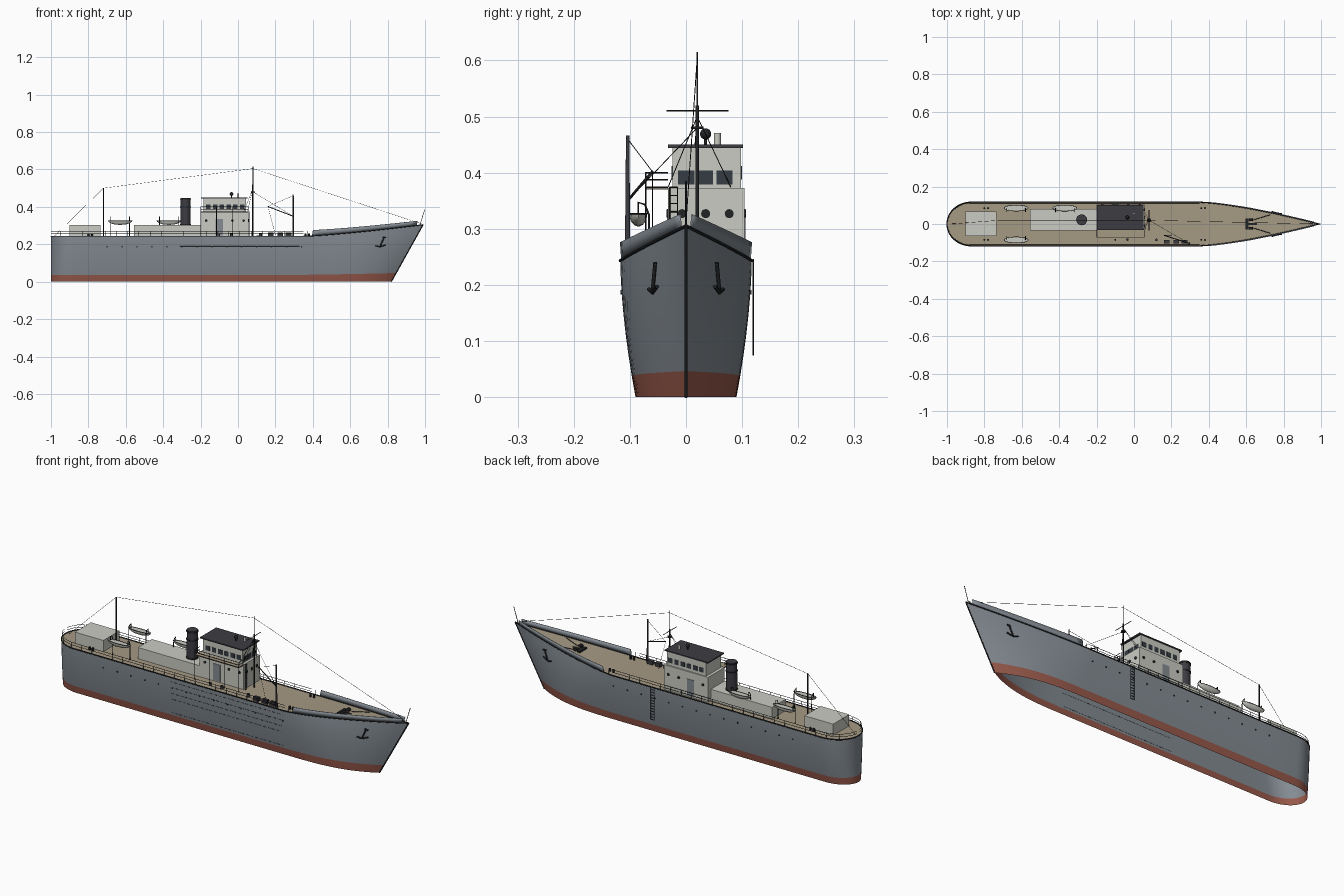
import bpy, bmesh, math
from mathutils import Vector, Matrix

old = bpy.data.objects.get("Cube")
if old:
    bpy.data.objects.remove(old, do_unlink=True)


def material(name, r, g, b):
    m = bpy.data.materials.new(name)
    m.use_nodes = True
    m.diffuse_color = (r, g, b, 1)
    m.node_tree.nodes["Principled BSDF"].inputs["Base Color"].default_value = (r, g, b, 1)
    return m


GREY = material("hull grey", .23, .26, .29)
RED = material("bottom red", .31, .10, .07)
TAN = material("deck tan", .38, .32, .23)
WHITE = material("house off white", .60, .60, .55)
DARK = material("roof charcoal", .045, .045, .055)
BLACK = material("fittings black", .015, .016, .018)
GLASS = material("window glass", .035, .045, .055)


def finish(name, bm, *mats, smooth=False):
    me = bpy.data.meshes.new(name)
    bm.to_mesh(me)
    bm.free()
    ob = bpy.data.objects.new(name, me)
    bpy.context.collection.objects.link(ob)
    for m in mats:
        me.materials.append(m)
    if smooth:
        bpy.ops.object.select_all(action='DESELECT')
        ob.select_set(True)
        bpy.context.view_layer.objects.active = ob
        bpy.ops.object.shade_smooth_by_angle(angle=math.radians(35))
    return ob


def boxes(name, mat, *bounds):
    bm = bmesh.new()
    for x0, x1, y0, y1, z0, z1 in bounds:
        m = Matrix.Translation(((x0 + x1) / 2, (y0 + y1) / 2, (z0 + z1) / 2))
        bmesh.ops.create_cube(bm, size=1, matrix=m @ Matrix.Diagonal((x1 - x0, y1 - y0, z1 - z0, 1)))
    return finish(name, bm, mat)


def cylinders(name, mat, places, r, h, axis='Z', r2=None):
    turn = {'Z': Matrix(), 'X': Matrix.Rotation(math.pi / 2, 4, 'Y'), 'Y': Matrix.Rotation(math.pi / 2, 4, 'X')}[axis]
    bm = bmesh.new()
    for p in places:
        bmesh.ops.create_cone(bm, cap_ends=True, segments=20, radius1=r, radius2=r if r2 is None else r2,
                              depth=h, matrix=Matrix.Translation(p) @ turn)
    return finish(name, bm, mat, smooth=True)


def tubes(name, mat, r, *paths):
    cu = bpy.data.curves.new(name, 'CURVE')
    cu.dimensions = '3D'
    cu.bevel_depth, cu.bevel_resolution, cu.use_fill_caps = r, 1, True
    for path in paths:
        s = cu.splines.new('POLY')
        s.points.add(len(path) - 1)
        for q, p in zip(s.points, path):
            q.co = (*p, 1)
    cu.materials.append(mat)
    ob = bpy.data.objects.new(name, cu)
    bpy.context.collection.objects.link(ob)
    bpy.ops.object.select_all(action='DESELECT')
    ob.select_set(True)
    bpy.context.view_layer.objects.active = ob
    bpy.ops.object.convert(target='MESH')
    return ob


# Hull shape: x is the station at deck level, f the fraction of height
STERN, BOW, TIP = -.87, .35, .99
DECK = .243


def bow_t(x):
    return max(0, min(1, (x - BOW) / (TIP - BOW)))


def sheer(x):
    return DECK + .062 * bow_t(x) ** 1.3


def hull(x, f, side):
    w = .09 + .027 * (1 - (1 - f) ** 1.7)
    z = f * sheer(x)
    t = bow_t(x)
    if x < STERN:
        w *= math.sqrt(max(0, 1 - ((STERN - x) / .13) ** 2))
    elif t > 0:
        w *= 1 - t ** (3.0 - 1.6 * f)
        x = BOW + t * (.82 + .17 * f - BOW)
    return Vector((x, side * w, z))


stations = [STERN - .13 * math.cos(math.radians(a)) for a in range(0, 90, 9)]
stations += [STERN + (BOW - STERN) * i / 10 for i in range(10)]
stations += [BOW + (TIP - BOW) * i / 20 for i in range(21)]
loop = [(x, 1) for x in reversed(stations)] + [(x, -1) for x in stations[1:]]
levels = [0, .152, .3, .45, .6, .75, .88, 1]

bm = bmesh.new()
rows = [[bm.verts.new(hull(x, f, s)) for x, s in loop] for f in levels]
for j in range(len(levels) - 1):
    for i in range(len(loop) - 1):
        f = bm.faces.new((rows[j][i], rows[j][i + 1], rows[j + 1][i + 1], rows[j + 1][i]))
        f.material_index = 1 if j == 0 else 0
bmesh.ops.remove_doubles(bm, verts=bm.verts, dist=.0002)
bmesh.ops.recalc_face_normals(bm, faces=bm.faces)
finish("hull", bm, GREY, RED, smooth=True)

bm = bmesh.new()
pairs = [[bm.verts.new(hull(x, 1, s) - Vector((0, 0, .001))) for s in (1, -1)] for x in stations]
for a, b in zip(pairs, pairs[1:]):
    bm.faces.new((a[0], a[1], b[1], b[0]))
bmesh.ops.remove_doubles(bm, verts=bm.verts, dist=.0002)
finish("deck", bm, TAN)

tubes("rubbing_strake", BLACK, .003, [hull(x, 1, s) for x, s in loop])
tubes("stem_bar", BLACK, .003, [hull(TIP, f, 1) for f in levels])

# Raised bow bulwarks
for side, label in ((1, "left"), (-1, "right")):
    bm = bmesh.new()
    cols = []
    for i in range(17):
        x = .395 + .56 * i / 16
        p = hull(x, 1, side)
        cols.append((bm.verts.new(p), bm.verts.new(p + Vector((.006, side * .002, .031 - .006 * i / 16)))))
    for a, b in zip(cols, cols[1:]):
        bm.faces.new((a[0], b[0], b[1], a[1]))
    ob = finish("bulwark_" + label, bm, GREY, smooth=True)
    mod = ob.modifiers.new("thickness", 'SOLIDIFY')
    mod.thickness, mod.offset = .003, 0

# Deckhouses
boxes("aft_house", WHITE, (-.90, -.735, -.065, .068, DECK, .302))
boxes("middle_house", WHITE, (-.555, -.2, -.035, .08, DECK, .302))
boxes("lower_house", WHITE, (-.2, .055, -.032, .104, DECK, .373))
boxes("wheelhouse", WHITE, (-.185, .042, -.024, .098, .373, .444))
boxes("wheelhouse_roof", DARK, (-.198, .052, -.032, .102, .444, .450))
boxes("wing_platform", TAN, (-.2, .055, -.072, -.032, .370, .374))
tubes("wing_rails", BLACK, .0015,
      *[[(x, -.072, DECK), (x, -.072, .4)] for x in (-.2, -.115, -.03, .055)],
      *[[(-.2, -.032, z), (-.2, -.072, z), (.055, -.072, z), (.055, -.032, z)] for z in (.374, .387, .4)])

# Windows, portholes and doors
boxes("front_windows", GLASS, *[(.041, .044, y, y + .029, .379, .404) for y in (-.014, .019, .054)])
boxes("side_windows", GLASS, *[(x, x + .024, y - .0015, y + .0015, .388, .412)
                               for x in (-.17, -.134, -.098, -.062, -.026, .01) for y in (-.024, .098)])
cylinders("front_portholes", BLACK, [(.055, y, .327) for y in (-.007, .035, .077)], .008, .005, 'X')
cylinders("house_portholes", BLACK, [(x, y, .327) for x in (-.17, -.03, .03) for y in (-.032, .104)], .007, .005, 'Y')
boxes("doors", GREY, (-.12, -.08, -.034, -.031, .248, .335), (-.12, -.08, .103, .106, .248, .335))
cylinders("hull_portholes", BLACK, [hull(-.7 + .08 * i, .77, s) for i in range(14) for s in (1, -1)], .004, .004, 'Y')

# Funnel and roof fittings
cylinders("funnel", DARK, [(-.28, .022, .346)], .028, .205, r2=.026)
cylinders("funnel_bands", BLACK, [(-.28, .022, z) for z in (.305, .4, .442)], .029, .006)
cylinders("roof_vent", WHITE, [(0, .056, .46)], .006, .022)
bm = bmesh.new()
bmesh.ops.create_uvsphere(bm, u_segments=16, v_segments=10, radius=.010, matrix=Matrix.Translation((-.035, .035, .469)))
finish("searchlight", bm, BLACK, smooth=True)
tubes("searchlight_stand", BLACK, .003, [(-.035, .035, .449), (-.035, .035, .465)])

# Masts, derrick and rigging
MAST = (.08, .02)
tubes("main_mast", BLACK, .004, [(*MAST, DECK), (*MAST, .52)])
tubes("main_topmast", BLACK, .002, [(*MAST, .52), (*MAST, .615)])
tubes("crosstrees", BLACK, .0016, [(.08, -.035, .51), (.08, .076, .51)])
cylinders("mast_platform", BLACK, [(*MAST, .48)], .011, .005)
tubes("aft_mast", BLACK, .003, [(-.72, .02, DECK), (-.72, .02, .5)])
cylinders("derrick_post", DARK, [(.295, -.104, .354)], .005, .224, r2=.003)
tubes("derrick_boom", BLACK, .0025, [(.295, -.104, .35), (.16, -.06, .402)])
tubes("rigging", BLACK, .0008,
      [(-.98, 0, .245), (-.72, .02, .5), (.08, .02, .605), (.98, 0, .31)],
      [(.295, -.104, .46), (.16, -.06, .402), (.2, -.06, .25)],
      [(.295, -.104, .35), (.08, .02, .48)],
      *[[(.08, .02, .5), (x, y, .374)] for x in (.03, .05) for y in (-.032, .08)])
tubes("bow_staff", BLACK, .0015, [(.972, 0, .30), (.998, 0, .385)])

# Deck edge railings
for side, label in ((1, "left"), (-1, "right")):
    edge = [x for x in stations if x < .36]
    lift = lambda x, h: hull(x, 1, side) * 1 + Vector((0, -side * .005, h))
    posts = [-.95 + .06 * i for i in range(23)]
    tubes("railing_" + label, BLACK, .0011,
          *[[lift(x, h) for x in edge[1:]] for h in (.014, .027)],
          *[[lift(x, 0), lift(x, .027)] for x in posts])

# Lifeboats on davits
for n, (x, side) in enumerate(((-.63, 1), (-.37, 1), (-.63, -1)), 1):
    y = side * .085
    place = Matrix.Translation((x, y, .327)) @ Matrix.Diagonal((.065, .016, .023, 1))
    bm = bmesh.new()
    bmesh.ops.create_uvsphere(bm, u_segments=20, v_segments=12, radius=1, matrix=place)
    cut = bmesh.ops.bisect_plane(bm, geom=bm.verts[:] + bm.edges[:] + bm.faces[:],
                                 plane_co=(0, 0, .3262), plane_no=(0, 0, 1), clear_outer=True)
    bmesh.ops.contextual_create(bm, geom=[e for e in cut['geom_cut'] if isinstance(e, bmesh.types.BMEdge)])
    finish(f"lifeboat_{n}", bm, WHITE, smooth=True)
    tubes(f"lifeboat_rim_{n}", BLACK, .0013,
          [(x + .065 * math.cos(a * math.pi / 12), y + .016 * math.sin(a * math.pi / 12), .327) for a in range(25)])
    tubes(f"davits_{n}", BLACK, .002,
          *[[(x + d, side * .066, DECK), (x + d, side * .066, .325), (x + d, side * .073, .343),
             (x + d, side * .085, .347), (x + d, side * .085, .322)] for d in (-.05, .05)])

# Anchors, chains and windlass
for side, label in ((1, "left"), (-1, "right")):
    out = Vector((0, side * .004, 0))
    top, low = hull(.80, .85, side) + out, hull(.80, .66, side) + out
    fore, aft = hull(.83, .69, side) + out, hull(.77, .69, side) + out
    tubes("anchor_" + label, BLACK, .0035, [top, low], [fore, low, aft],
          [top + Vector((-.01, 0, -.004)), top + Vector((.01, 0, -.004))])
    tubes("anchor_chain_" + label, BLACK, .002, [(.64, side * .022, .264), (.73, side * .05, .274)])
boxes("windlass_bed", BLACK, (.595, .612, -.03, .03, .25, .268), (.612, .66, -.006, .006, .25, .266))
cylinders("windlass_drums", BLACK, [(.625, y, .27) for y in (-.022, .022)], .010, .014, 'Y')
boxes("deck_winches", DARK, *[(x, x + .03, -.105, -.085, DECK, .262) for x in (.16, .21, .255)])
cylinders("bollards", BLACK, [(x, s * .085, .25) for x in (-.8, -.78, -.1, .36, .38) for s in (1, -1)], .005, .018)
cylinders("deck_hatch", DARK, [(-.035, -.083, .25), (.12, -.085, .25)], .007, .02)


# Ladders
def ladder(name, a, b, half, rungs):
    a, b, half = Vector(a), Vector(b), Vector(half)
    tubes(name, BLACK, .0013, [a - half, b - half], [a + half, b + half],
          *[[a.lerp(b, i / rungs) - half, a.lerp(b, i / rungs) + half] for i in range(rungs + 1)])


ladder("side_ladder", (.11, .120, .245), (.11, .120, .075), (.011, 0, 0), 12)
ladder("house_ladder", (.062, -.022, DECK), (.062, -.022, .374), (0, .007, 0), 9)

# Thin fore and aft lines on the right side plating
tubes("plating_lines", BLACK, .0006,
      *[[hull(x, z / DECK, -1) for x in (-.31, 0, .33)] for z in (.05, .126, .158, .19, .22)])
